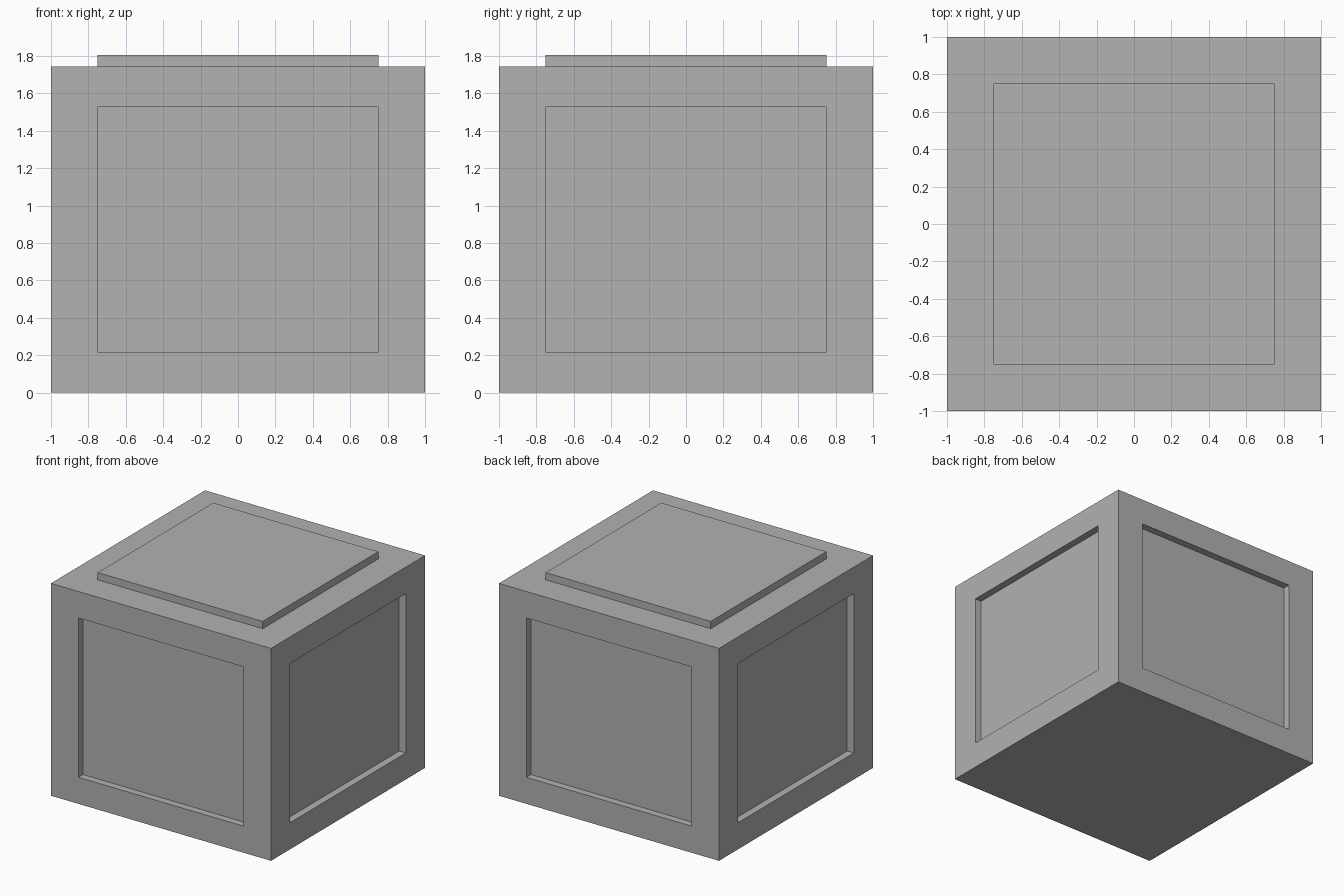
import bpy
import bmesh
from mathutils import Matrix, Vector

HEIGHT = 1.745     # body height without the raised lid
PANEL = 0.75       # panel size relative to its face
DEPTH = 0.06       # recess depth and lid height

old = bpy.data.objects.get("Cube")
if old:
    bpy.data.objects.remove(old, do_unlink=True)

# Single plain grey
grey = bpy.data.materials.new("plain_grey")
grey.use_nodes = True
colour = (0.445, 0.445, 0.445, 1)
grey.diffuse_color = colour
grey.node_tree.nodes["Principled BSDF"].inputs["Base Color"].default_value = colour

# Block body
bm = bmesh.new()
bmesh.ops.create_cube(bm, size=1, matrix=Matrix.Translation((0, 0, HEIGHT / 2))
                      @ Matrix.Diagonal((2, 2, HEIGHT, 1)))
bm.normal_update()
panels = [f for f in bm.faces if f.normal.z > -0.5]

# Sunken side panels and raised top lid; the underside stays plain
for face in panels:
    normal = face.normal.copy()
    centre = face.calc_center_median()
    bmesh.ops.inset_individual(bm, faces=[face], thickness=0.1)
    # Scale the inner panel to the face proportions
    for vert, corner in zip(face.verts, [v.co.copy() for v in face.verts]):
        offset = corner - centre
        half = Vector((1, 1, HEIGHT / 2)) * PANEL
        flat = Vector([0 if abs(n) > 0.5 else (h if o > 0 else -h)
                       for n, h, o in zip(normal, half, offset)])
        vert.co = centre + flat
    # Step the panel in or out with straight walls
    bmesh.ops.inset_individual(bm, faces=[face], thickness=0)
    step = DEPTH if normal.z > 0.5 else -DEPTH
    bmesh.ops.translate(bm, verts=face.verts[:], vec=normal * step)

bmesh.ops.recalc_face_normals(bm, faces=bm.faces[:])
mesh = bpy.data.meshes.new("panelled_block")
bm.to_mesh(mesh)
bm.free()
mesh.materials.append(grey)
block = bpy.data.objects.new("panelled_block", mesh)
bpy.context.scene.collection.objects.link(block)
